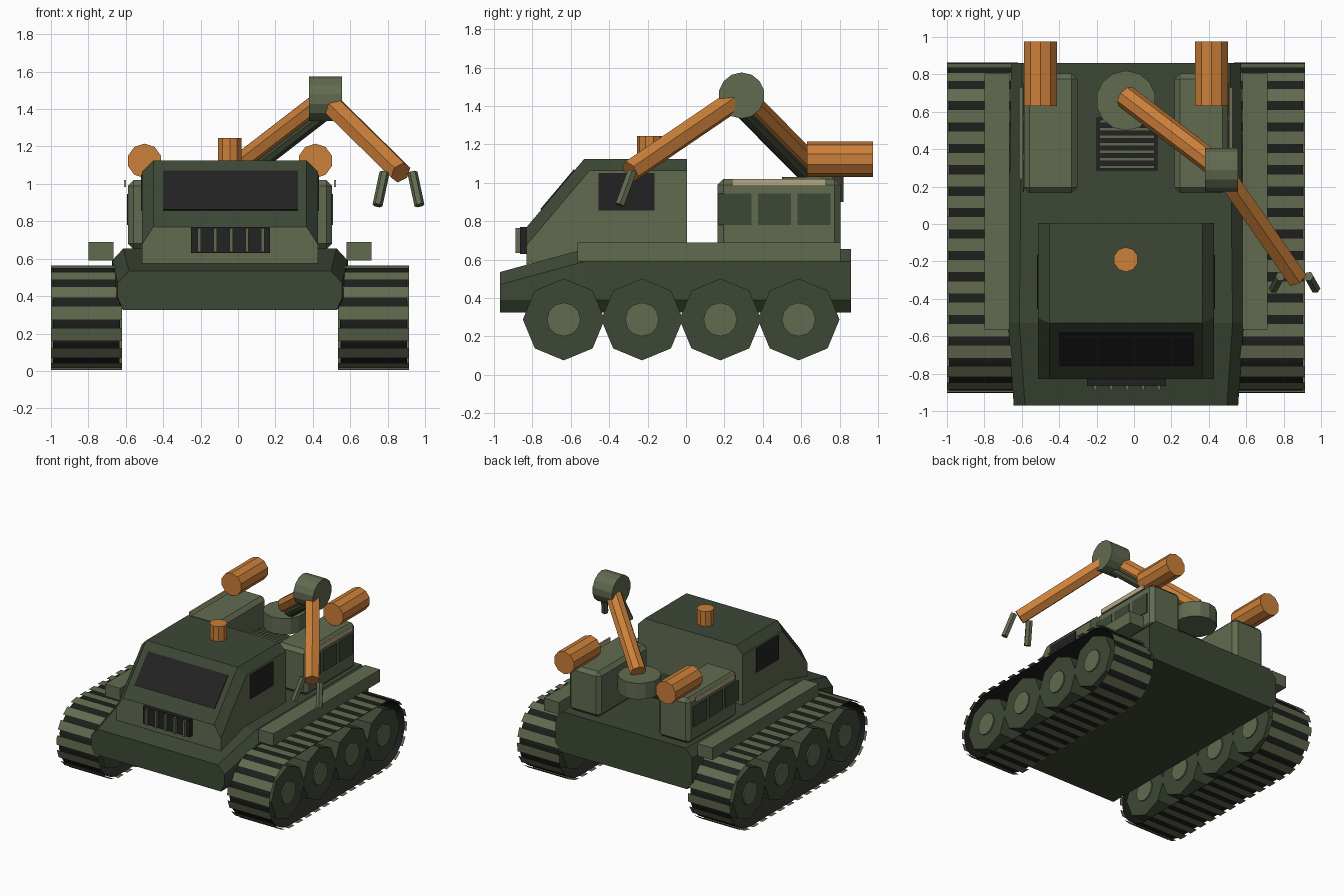
import bpy, bmesh, math
from mathutils import Vector, Matrix

if "Cube" in bpy.data.objects:
    bpy.data.objects.remove(bpy.data.objects["Cube"])

CX = -0.043  # centre line of the vehicle body


def mat(name, r, g, b):
    m = bpy.data.materials.new(name)
    m.diffuse_color = (r, g, b, 1)
    m.use_nodes = True
    m.node_tree.nodes["Principled BSDF"].inputs["Base Color"].default_value = m.diffuse_color
    return m


DARK = mat("dark green", 0.046, 0.064, 0.036)
OLIVE = mat("olive green", 0.120, 0.145, 0.080)
ORANGE = mat("orange", 0.60, 0.215, 0.042)
BLACK = mat("glass black", 0.016, 0.016, 0.017)
RUBBER = mat("belt black", 0.013, 0.014, 0.012)
PALE = mat("pale beige", 0.46, 0.40, 0.24)


def finish(name, bm, *mats, normals=True):
    if normals:
        bmesh.ops.recalc_face_normals(bm, faces=bm.faces)
    me = bpy.data.meshes.new(name)
    bm.to_mesh(me)
    bm.free()
    for m in mats:
        me.materials.append(m)
    ob = bpy.data.objects.new(name, me)
    bpy.context.collection.objects.link(ob)
    return ob


def box(name, lo, hi, m, bevel=0):
    lo, hi = Vector(lo), Vector(hi)
    bm = bmesh.new()
    size = hi - lo
    bmesh.ops.create_cube(bm, size=1, matrix=Matrix.Translation((lo + hi) / 2) @
                          Matrix.Diagonal((abs(size.x), abs(size.y), abs(size.z), 1)))
    if bevel:
        bmesh.ops.bevel(bm, geom=bm.edges[:], offset=bevel, segments=1, affect='EDGES')
    return finish(name, bm, m)


def rod(name, a, b, r, n, m):
    a, b = Vector(a), Vector(b)
    d = b - a
    bm = bmesh.new()
    bmesh.ops.create_cone(bm, cap_ends=True, segments=n, radius1=r, radius2=r, depth=d.length,
                          matrix=Matrix.Translation((a + b) / 2) @ d.to_track_quat('Z', 'Y').to_matrix().to_4x4())
    return finish(name, bm, m)


def loft(bm, rings):
    vs = [[bm.verts.new(p) for p in ring] for ring in rings]
    n = len(vs[0])
    for u, v in zip(vs, vs[1:]):
        for i in range(n):
            bm.faces.new((u[i], u[(i + 1) % n], v[(i + 1) % n], v[i]))
    bm.faces.new(vs[0])
    bm.faces.new(vs[-1])


# hull: chamfered cross-sections from nose to tail
def hull_ring(y, hw, top):
    half = [(0.57, 0.325), (hw, 0.39), (hw, top - 0.065), (hw - 0.06, top)]
    return ([(CX + x, y, z) for x, z in half] + [(CX - x, y, z) for x, z in reversed(half)])


bm = bmesh.new()
loft(bm, [hull_ring(-0.97, 0.60, 0.535), hull_ring(-0.53, 0.63, 0.655), hull_ring(0.86, 0.615, 0.655)])
finish("hull", bm, DARK)

# cab: side profile with chamfered roof edges, dark on upward faces
bm = bmesh.new()
prof = [(-0.83, 0.575), (-0.83, 0.77), (-0.53, 1.125), (0.005, 1.125), (0.005, 0.65), (-0.53, 0.65)]
loft(bm, [[(CX + s * 0.47, y, z) for y, z in prof] for s in (-1, 1)])
edges = []
for e in bm.edges:
    a, b = e.verts[0].co, e.verts[1].co
    if abs(a.x - b.x) < 1e-4 and min(a.z, b.z) > 0.75 and max(a.z, b.z) > 1.0:
        edges.append(e)
bmesh.ops.recalc_face_normals(bm, faces=bm.faces)
# keep only the edges along roof and windscreen
edges = [e for e in edges if abs(e.verts[0].co.x - CX) > 0.4
         and not (e.verts[0].co.y > 0 and e.verts[1].co.y > 0)]
bmesh.ops.bevel(bm, geom=edges, offset=0.06, segments=1, affect='EDGES')
bmesh.ops.recalc_face_normals(bm, faces=bm.faces)
bm.normal_update()
for f in bm.faces:
    f.material_index = 1 if f.normal.z > 0.3 else 0
finish("cab", bm, OLIVE, DARK)

# windscreen plate on the slope
slope = Vector((0, 0.30, 0.355))
out = Vector((0, -0.355, 0.30)).normalized()
base = Vector((0, -0.83, 0.77))
bm = bmesh.new()
loft(bm, [[base + slope * t + Vector((x, 0, 0)) + out * k
           for x, t in ((-0.40, 0.25), (0.32, 0.25), (0.32, 0.835), (-0.40, 0.835))] for k in (0, 0.006)])
finish("windscreen", bm, BLACK)

# front grille with upright bars
box("grille", (-0.25, -0.865, 0.63), (0.17, -0.825, 0.77), BLACK)
for i in range(5):
    x = -0.207 + i * 0.085
    box("grille_bar", (x - 0.009, -0.888, 0.635), (x + 0.009, -0.86, 0.765), OLIVE)

# roof beacon
rod("beacon", (CX, -0.19, 1.12), (CX, -0.19, 1.245), 0.066, 10, ORANGE)

# engine grate behind the cab
box("engine_grate", (-0.20, 0.285, 0.82), (0.125, 0.57, 0.875), BLACK)
for i in range(7):
    y = 0.305 + i * 0.0405
    box("grate_slat", (-0.185, y - 0.009, 0.87), (0.11, y + 0.009, 0.89), OLIVE)


# point and outward normal at distance s along the track loop
def track_point(s, r, half=0.605, cy=-0.02, cz=0.285, arc=0.27 * math.pi):
    s %= 4 * half + 2 * arc
    side = 1
    if s >= 2 * half + arc:
        s -= 2 * half + arc
        side = -1
    if s < 2 * half:
        y, z = s - half, r
    else:
        a = (s - 2 * half) / arc * math.pi
        y, z = half + r * math.sin(a), r * math.cos(a)
    return cy + side * y, cz + side * z


LOOP = 4 * 0.605 + 2 * 0.27 * math.pi
PADS = 36
for s in (-1, 1):
    tx = CX + s * 0.768
    # belt sheet
    bm = bmesh.new()
    ring = []
    for i in range(PADS * 2):
        y, z = track_point(LOOP * i / (PADS * 2), 0.266)
        ring.append([bm.verts.new((tx + k * 0.178, y, z)) for k in (-1, 1)])
    for u, v in zip(ring, ring[1:] + ring[:1]):
        bm.faces.new((u[0], u[1], v[1], v[0]))
    finish("track_belt", bm, RUBBER)
    # track pads
    bm = bmesh.new()
    for i in range(PADS):
        q = []
        for t in (-0.31, 0.31):
            y, z = track_point(LOOP * (i + 0.5 + t) / PADS, 0.279)
            q.append([(tx + k * 0.19, y, z) for k in (-1, 1)])
        bm.faces.new([bm.verts.new(p) for p in (q[0][0], q[0][1], q[1][1], q[1][0])])
    finish("track_pads", bm, OLIVE, normals=False)
    # road wheels and hubs
    for i in range(4):
        y = -0.637 + i * 0.408
        rod("road_wheel", (tx - 0.17, y, 0.288), (tx + 0.17, y, 0.288), 0.213, 8, DARK)
        rod("wheel_hub", (tx - 0.18, y, 0.288), (tx + 0.18, y, 0.288), 0.088, 12, OLIVE)

    def sx(d):
        return CX + s * d

    # fender beam, cab side window
    box("fender", (sx(0.622), -0.565, 0.59), (sx(0.757), 0.805, 0.69), OLIVE)
    box("side_window", (sx(0.469), -0.455, 0.855), (sx(0.476), -0.165, 1.05), BLACK)
    # rear equipment box with three panels and a rail
    box("equipment_box", (sx(0.26), 0.165, 0.65), (sx(0.545), 0.805, 1.02), OLIVE, 0.03)
    for i in range(3):
        y = 0.17 + i * 0.205
        box("box_panel", (sx(0.544), y, 0.78), (sx(0.551), y + 0.172, 0.945), DARK)
    box("box_rail", (sx(0.555), 0.24, 0.983), (sx(0.567), 0.73, 1.02), PALE)
    # rear canister
    rod("canister", (sx(0.457), 0.63, 1.123), (sx(0.457), 0.975, 1.123), 0.092, 10, ORANGE)

# crane: turntable, upper arm, ram, elbow, forearm
elbow = Vector((0.467, 0.29, 1.455))
shoulder = Vector((-0.045, 0.68, 1.06))
wrist = Vector((0.87, -0.29, 1.06))
drop = Vector((0, 0, -0.085))
rod("turntable", (CX, 0.66, 0.90), (CX, 0.66, 1.03), 0.16, 14, OLIVE)
rod("upper_arm", shoulder, elbow, 0.063, 8, ORANGE)
rod("arm_ram", shoulder + drop, elbow + drop, 0.034, 8, DARK)
rod("elbow_joint", elbow - Vector((0.088, 0, 0)), elbow + Vector((0.088, 0, 0)), 0.12, 14, OLIVE)
rod("forearm", elbow, wrist, 0.06, 6, ORANGE)

# gripper fingers
for s in (-1, 1):
    rod("gripper_finger", (0.858 + s * 0.075, -0.28, 1.06), (0.858 + s * 0.112, -0.345, 0.885), 0.027, 6, OLIVE)
